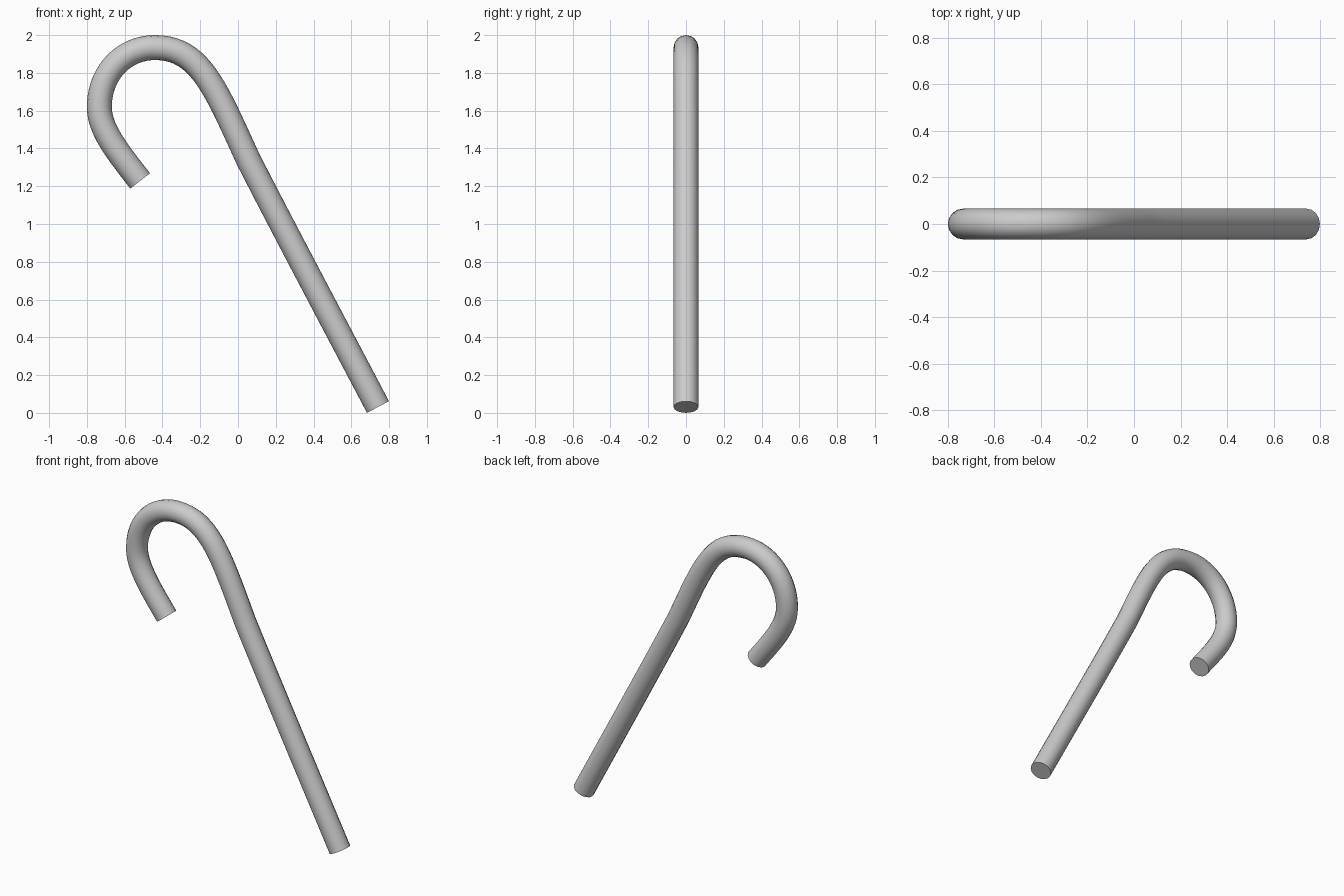
import bpy
import math

if "Cube" in bpy.data.objects:
    bpy.data.objects.remove(bpy.data.objects["Cube"])

# Centre line in the XZ plane: (left handle, point, right handle)
path = [
    ((0.97, -0.40), (0.741, 0.031), (0.51, 0.47)),      # foot
    ((0.26, 0.94), (0.055, 1.34), (-0.12, 1.72)),       # end of straight shaft
    ((-0.20, 1.934), (-0.44, 1.934), (-0.604, 1.934)),  # top of crook
    ((-0.734, 1.80), (-0.734, 1.62), (-0.734, 1.50)),   # left of crook
    ((-0.64, 1.385), (-0.518, 1.228), (-0.40, 1.07)),   # tip
]

curve = bpy.data.curves.new("cane", "CURVE")
curve.dimensions = "3D"
curve.resolution_u = 20
curve.bevel_depth = 0.066
curve.bevel_resolution = 6
curve.use_fill_caps = True

spline = curve.splines.new("BEZIER")
spline.bezier_points.add(len(path) - 1)
for p, (left, co, right) in zip(spline.bezier_points, path):
    p.handle_left_type = p.handle_right_type = "FREE"
    p.handle_left = (left[0], 0, left[1])
    p.co = (co[0], 0, co[1])
    p.handle_right = (right[0], 0, right[1])

# Round rod with flat capped ends
cane = bpy.data.objects.new("cane", curve)
bpy.context.collection.objects.link(cane)
bpy.context.view_layer.objects.active = cane
cane.select_set(True)
bpy.ops.object.convert(target="MESH")

# Weld the caps to the tube and make the normals point outward
bpy.ops.object.mode_set(mode="EDIT")
bpy.ops.mesh.select_all(action="SELECT")
bpy.ops.mesh.remove_doubles(threshold=0.0001)
bpy.ops.mesh.normals_make_consistent(inside=False)
bpy.ops.object.mode_set(mode="OBJECT")
bpy.ops.object.shade_smooth_by_angle(angle=math.radians(40))
